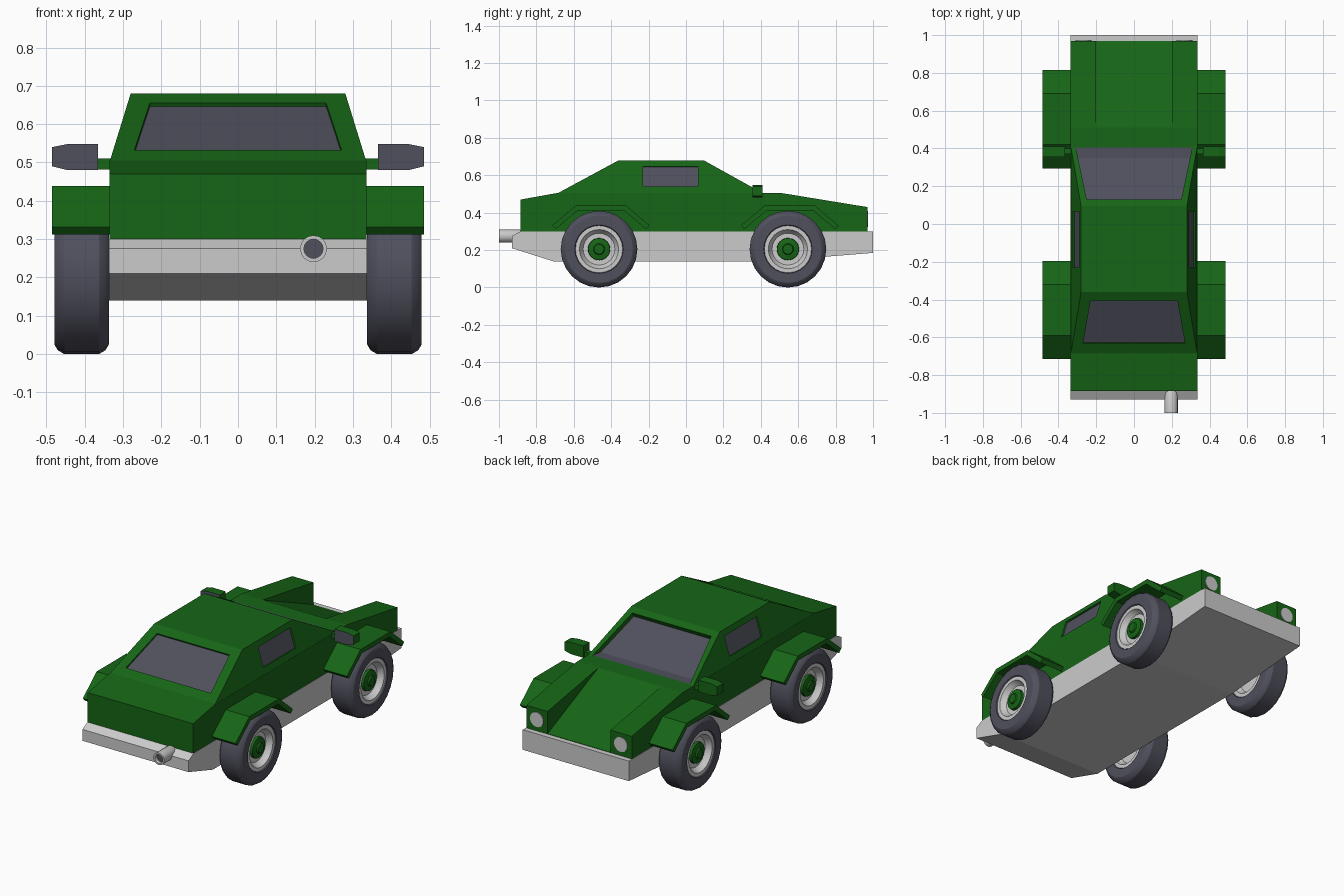
import bpy, bmesh, math
from mathutils import Vector, Matrix

if "Cube" in bpy.data.objects:
    bpy.data.objects.remove(bpy.data.objects["Cube"])


def material(name, rgb):
    m = bpy.data.materials.new(name)
    m.diffuse_color = (*rgb, 1)
    m.use_nodes = True
    m.node_tree.nodes["Principled BSDF"].inputs["Base Color"].default_value = m.diffuse_color
    return m


GREEN = material("green_paint", (0.008, 0.13, 0.008))
DARK = material("dark_glass_rubber", (0.08, 0.08, 0.11))


def finish(name, bm, mat=None):
    bmesh.ops.remove_doubles(bm, verts=bm.verts, dist=1e-5)
    bmesh.ops.recalc_face_normals(bm, faces=bm.faces)
    me = bpy.data.meshes.new(name)
    bm.to_mesh(me)
    bm.free()
    ob = bpy.data.objects.new(name, me)
    bpy.context.collection.objects.link(ob)
    if mat:
        me.materials.append(mat)
    return ob


def prism(name, profile, x0, x1, mat=None):
    """Side profile of (y, z) points extruded along x."""
    bm = bmesh.new()
    f = bm.faces.new([bm.verts.new((x0, y, z)) for y, z in profile])
    r = bmesh.ops.extrude_face_region(bm, geom=[f])
    vs = [g for g in r["geom"] if isinstance(g, bmesh.types.BMVert)]
    bmesh.ops.translate(bm, verts=vs, vec=(x1 - x0, 0, 0))
    return finish(name, bm, mat)


def hull(name, pts, mat=None):
    bm = bmesh.new()
    for p in pts:
        bm.verts.new(p)
    bmesh.ops.convex_hull(bm, input=bm.verts)
    bmesh.ops.dissolve_limit(bm, angle_limit=0.01, verts=bm.verts, edges=bm.edges)
    return finish(name, bm, mat)


def quad(name, pts, mat):
    bm = bmesh.new()
    bm.faces.new([bm.verts.new(p) for p in pts])
    return finish(name, bm, mat)


def lathe(name, profile, centre, side=1, mat=None, segs=24, axis="X"):
    """Spin (distance along axis, radius) points round the axis."""
    bm = bmesh.new()
    vs = [bm.verts.new((a * side, 0, r)) for a, r in profile]
    es = [bm.edges.new(p) for p in zip(vs, vs[1:])]
    bmesh.ops.spin(bm, geom=vs + es, cent=(0, 0, 0), axis=(1, 0, 0),
                   angle=math.tau, steps=segs)
    if axis == "Y":
        bm.transform(Matrix.Rotation(math.pi / 2, 4, "Z"))
    bm.transform(Matrix.Translation(centre))
    ob = finish(name, bm, mat)
    bpy.ops.object.select_all(action="DESELECT")
    ob.select_set(True)
    bpy.context.view_layer.objects.active = ob
    bpy.ops.object.shade_smooth_by_angle(angle=math.radians(30))
    return ob


def cut(ob, cutter):
    m = ob.modifiers.new("cut", "BOOLEAN")
    m.operation = "DIFFERENCE"
    m.solver = "EXACT"
    m.object = cutter
    bpy.context.view_layer.objects.active = ob
    bpy.ops.object.modifier_apply(modifier=m.name)
    bpy.data.objects.remove(cutter)


def window(name, body, pts, depth):
    """Recess an opening into the cabin and lay a pane at its bottom."""
    pts = [Vector(p) for p in pts]
    n = (pts[1] - pts[0]).cross(pts[2] - pts[1]).normalized()
    if n.dot(pts[0] - Vector((0, -0.13, 0.4))) < 0:
        n.negate()
    cut(body, hull("cutter", [p + n * d for p in pts for d in (0.03, -depth)]))
    quad(name, [p - n * (depth - 0.002) for p in pts], DARK)


# Chassis pan
prism("chassis", [(-0.93, 0.21), (-0.71, 0.14), (0.42, 0.14), (0.75, 0.165), (1, 0.185),
                  (1, 0.30), (-0.885, 0.30), (-0.93, 0.275)], -0.337, 0.337)

# Lower body with a sunken bonnet
body = prism("lower_body", [(-0.885, 0.295), (-0.885, 0.47), (-0.69, 0.505), (0.51, 0.505),
                            (0.97, 0.43), (0.97, 0.295)], -0.335, 0.335, GREEN)
cut(body, prism("cutter", [(0.505, 0.5072), (1, 0.289), (1, 0.6), (0.505, 0.6)], -0.2, 0.2))

# Cabin
cabin = hull("cabin", [(s * x, y, z) for s in (1, -1) for x, y, z in
                       ((0.335, -0.69, 0.502), (0.335, 0.415, 0.502),
                        (0.28, -0.36, 0.68), (0.28, 0.095, 0.68))], GREEN)


def on_slope(y0, y1, z):
    return y0 + (y1 - y0) * (z - 0.502) / 0.178


def rear(x, z):
    return (x, on_slope(-0.69, -0.36, z), z)


def front(x, z):
    return (x, on_slope(0.415, 0.095, z), z)


window("rear_window", cabin, [rear(-0.27, 0.533), rear(0.27, 0.533),
                              rear(0.23, 0.655), rear(-0.23, 0.655)], 0.012)
window("windscreen", cabin, [front(-0.31, 0.503), front(0.31, 0.503),
                             front(0.25, 0.661), front(-0.25, 0.661)], 0.03)
quad("windscreen_sill", [(-0.31, 0.31, 0.507), (0.31, 0.31, 0.507),
                         (0.31, 0.405, 0.507), (-0.31, 0.405, 0.507)], DARK)
for s, side in ((1, "right"), (-1, "left")):
    window(side + "_window", cabin,
           [(s * on_slope(0.335, 0.28, z), y, z) for y, z in
            ((-0.23, 0.54), (0.065, 0.54), (0.065, 0.648), (-0.23, 0.648))], 0.012)

# Parts repeated on both sides
for s, side in ((1, "right"), (-1, "left")):
    for wy, end in ((-0.465, "rear"), (0.545, "front")):
        tag = f"{side}_{end}_"
        # Wheel arch
        c = wy + 0.01
        prism(tag + "wheel_arch",
              [(c + y, z) for y, z in
               ((-0.26, 0.332), (-0.135, 0.438), (0.135, 0.438), (0.26, 0.332),
                (0.242, 0.312), (0.125, 0.411), (-0.125, 0.411), (-0.242, 0.312))],
              s * 0.33, s * 0.485, GREEN)
        # Tyre, dished rim and hub
        pos = (s * 0.408, wy, 0.205)
        lathe(tag + "tyre", [(-0.06, 0.122), (-0.071, 0.13), (-0.071, 0.18), (-0.062, 0.195),
                             (-0.045, 0.205), (0.045, 0.205), (0.062, 0.195), (0.071, 0.18),
                             (0.071, 0.13), (0.06, 0.122)], pos, s, DARK)
        lathe(tag + "rim", [(0.055, 0.13), (0.066, 0.126), (0.066, 0.105), (0.055, 0.1),
                            (0.035, 0.085), (0.035, 0), (-0.035, 0), (-0.035, 0.085),
                            (-0.066, 0.105), (-0.066, 0.126), (-0.055, 0.13)], pos, s)
        lathe(tag + "hub", [(0.03, 0.06), (0.05, 0.058), (0.056, 0.03), (0.064, 0.026),
                            (0.064, 0)], pos, s, GREEN)

    # Door mirror
    hull(side + "_mirror_arm", [(s * x, y, z) for x in (0.31, 0.37) for y in (0.37, 0.40)
                                for z in (0.482, 0.51)], GREEN)
    shape = ((0.365, 0.48), (0.365, 0.548), (0.445, 0.548), (0.485, 0.54),
             (0.485, 0.49), (0.445, 0.48))
    hull(side + "_mirror", [(s * x, y, z) for x, z in shape for y in (0.355, 0.41)], GREEN)
    quad(side + "_mirror_glass", [(s * x, 0.353, z) for x, z in shape], DARK)

    # Headlamp
    lathe(side + "_headlamp", [(-0.01, 0.042), (0.004, 0.042), (0.004, 0)],
          (s * 0.267, 0.97, 0.366), 1, None, 24, "Y")

# Exhaust pipe
lathe("exhaust_pipe", [(0.09, 0.0), (0.09, 0.02), (0.06, 0.035), (-0.05, 0.035),
                       (-0.05, 0.025), (-0.03, 0.025)], (0.197, -0.95, 0.275), 1, None, 16, "Y")
lathe("exhaust_bore", [(-0.03, 0.025), (-0.03, 0)], (0.197, -0.95, 0.275), 1, DARK, 16, "Y")
